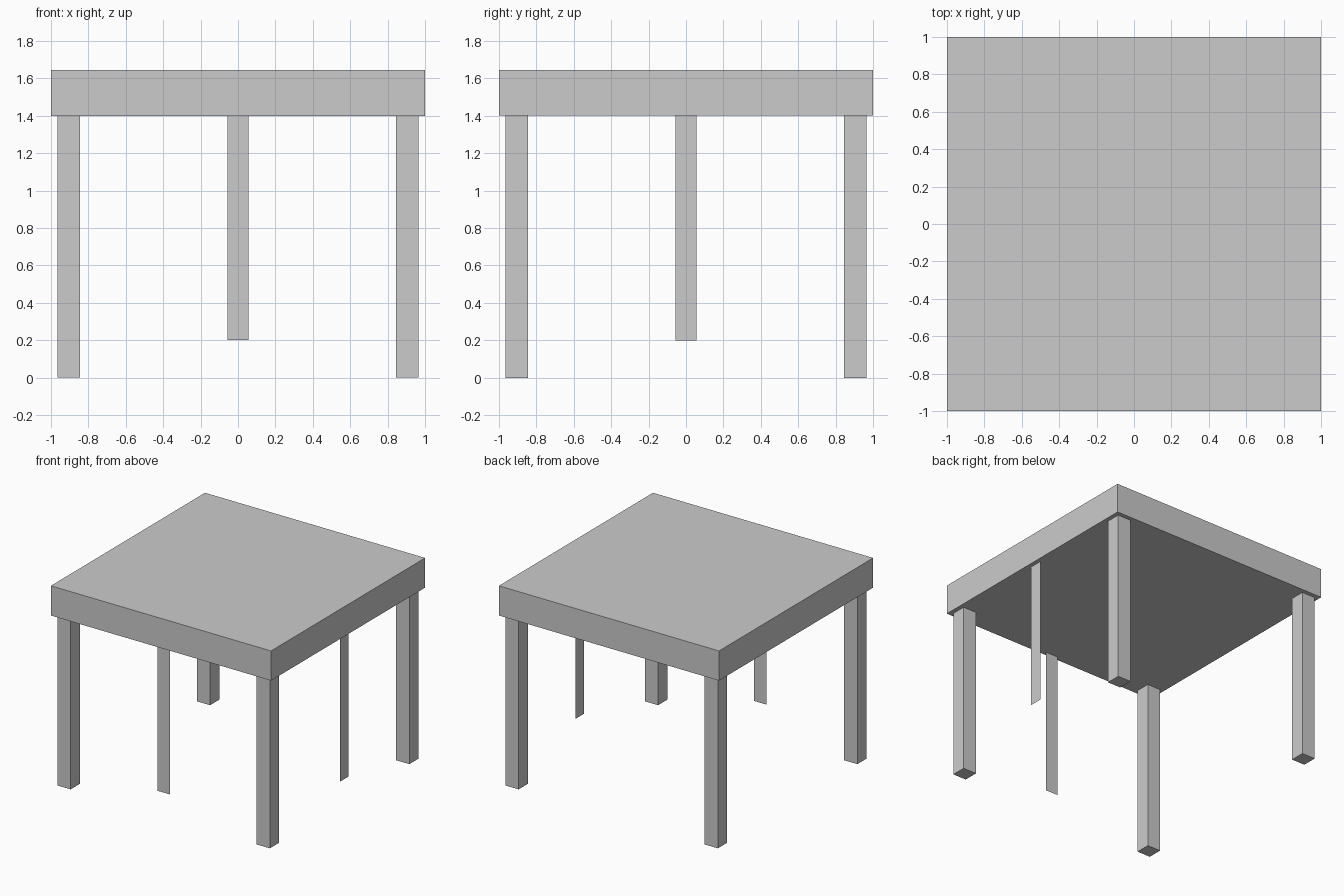
import bpy
import math

if "Cube" in bpy.data.objects:
    bpy.data.objects.remove(bpy.data.objects["Cube"])


def box(name, center, size):
    bpy.ops.mesh.primitive_cube_add(size=1, location=center)
    ob = bpy.context.object
    ob.name = name
    ob.scale = size
    bpy.ops.object.transform_apply(location=False, rotation=False, scale=True)
    return ob


def strip(name, center, width, height, turn):
    # thin upright sheet facing -y, then turned about z
    bpy.ops.mesh.primitive_plane_add(size=1, location=center,
                                     rotation=(math.pi / 2, 0, turn))
    ob = bpy.context.object
    ob.name = name
    ob.scale = (width, height, 1)
    bpy.ops.object.transform_apply(location=False, rotation=True, scale=True)
    return ob


TOP = 1.644     # upper face of table top
UNDER = 1.4     # lower face of table top
LEG = 0.12      # leg thickness
OUTER = 0.965   # outer face of legs

# Table top
box("table_top", (0, 0, (TOP + UNDER) / 2), (2, 2, TOP - UNDER))

# Four corner legs
c = OUTER - LEG / 2
for depth, sy in (("front", -1), ("back", 1)):
    for side, sx in (("left", -1), ("right", 1)):
        box(f"{depth}_{side}_leg", (sx * c, sy * c, UNDER / 2), (LEG, LEG, UNDER))

# Flat hanging strips on the front and right sides
strip("front_strip", (0, -OUTER, 0.8), 0.113, 1.2, 0)
strip("right_strip", (OUTER, 0, 0.8), 0.113, 1.2, math.pi / 2)
